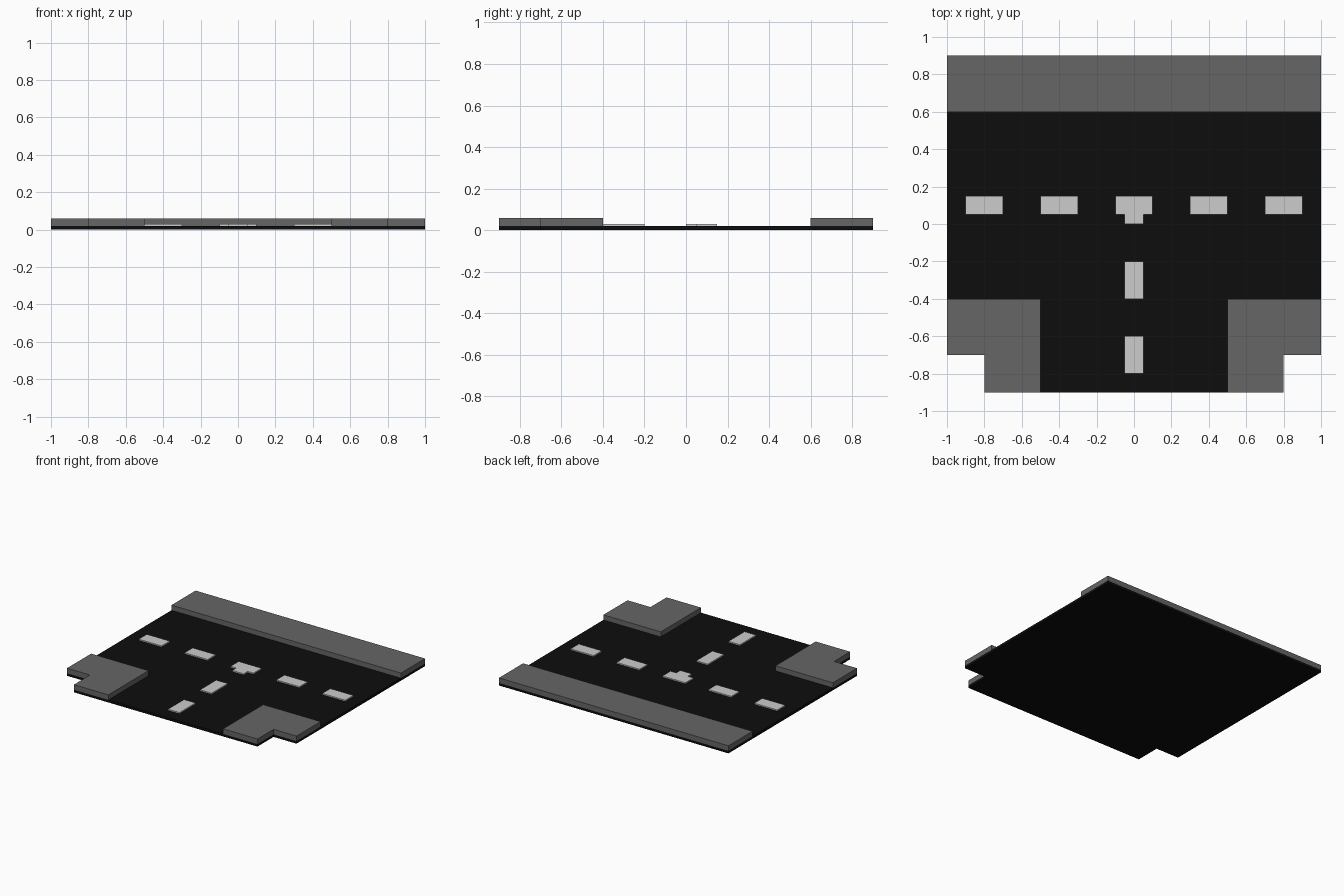
import bpy
import bmesh

if "Cube" in bpy.data.objects:
    bpy.data.objects.remove(bpy.data.objects["Cube"])


def material(name, value):
    m = bpy.data.materials.new(name)
    m.diffuse_color = (value, value, value, 1)
    m.use_nodes = True
    m.node_tree.nodes["Principled BSDF"].inputs["Base Color"].default_value = m.diffuse_color
    return m


asphalt = material("black asphalt", 0.004)
concrete = material("grey pavement", 0.133)
paint = material("white road paint", 0.604)


def slab(name, outline, z0, z1, mat):
    """Extrude a flat outline from z0 to z1."""
    bm = bmesh.new()
    face = bm.faces.new([bm.verts.new((x, y, z0)) for x, y in outline])
    top = bmesh.ops.extrude_face_region(bm, geom=[face])["geom"]
    verts = [g for g in top if isinstance(g, bmesh.types.BMVert)]
    bmesh.ops.translate(bm, verts=verts, vec=(0, 0, z1 - z0))
    bmesh.ops.recalc_face_normals(bm, faces=bm.faces)
    mesh = bpy.data.meshes.new(name)
    bm.to_mesh(mesh)
    bm.free()
    mesh.materials.append(mat)
    obj = bpy.data.objects.new(name, mesh)
    bpy.context.collection.objects.link(obj)
    return obj


def rect(x0, x1, y0, y1):
    return [(x0, y0), (x1, y0), (x1, y1), (x0, y1)]


def mirrored(half):
    """Complete a right-hand half outline across x = 0."""
    return half + [(-x, y) for x, y in reversed(half)]


ROAD, KERB, PAINT = 0.02, 0.06, 0.0295

# Road bed with notched front corners
slab("road_bed", mirrored([(0.8, -0.9), (0.8, -0.7), (1, -0.7), (1, 0.9)]),
     0, ROAD, asphalt)

# Raised pavements: straight strip behind, L-shaped corners in front
slab("back_pavement", rect(-1, 1, 0.6, 0.9), ROAD, KERB, concrete)
corner = [(0.5, -0.9), (0.8, -0.9), (0.8, -0.7), (1, -0.7), (1, -0.4), (0.5, -0.4)]
for side, s in (("left", -1), ("right", 1)):
    slab(f"{side}_corner_pavement", [(s * x, y) for x, y in corner],
         ROAD, KERB, concrete)

# Dashes along the through road
for i, x in enumerate((-0.8, -0.4, 0.4, 0.8)):
    slab(f"cross_dash_{i + 1}", rect(x - 0.1, x + 0.1, 0.05, 0.15),
         ROAD, PAINT, paint)

# T-shaped mark at the junction
slab("junction_mark", mirrored([(0.05, 0), (0.05, 0.05), (0.1, 0.05), (0.1, 0.15)]),
     ROAD, PAINT, paint)

# Dashes along the side road
for i, y in enumerate((-0.3, -0.7)):
    slab(f"side_road_dash_{i + 1}", rect(-0.05, 0.05, y - 0.1, y + 0.1),
         ROAD, PAINT, paint)
